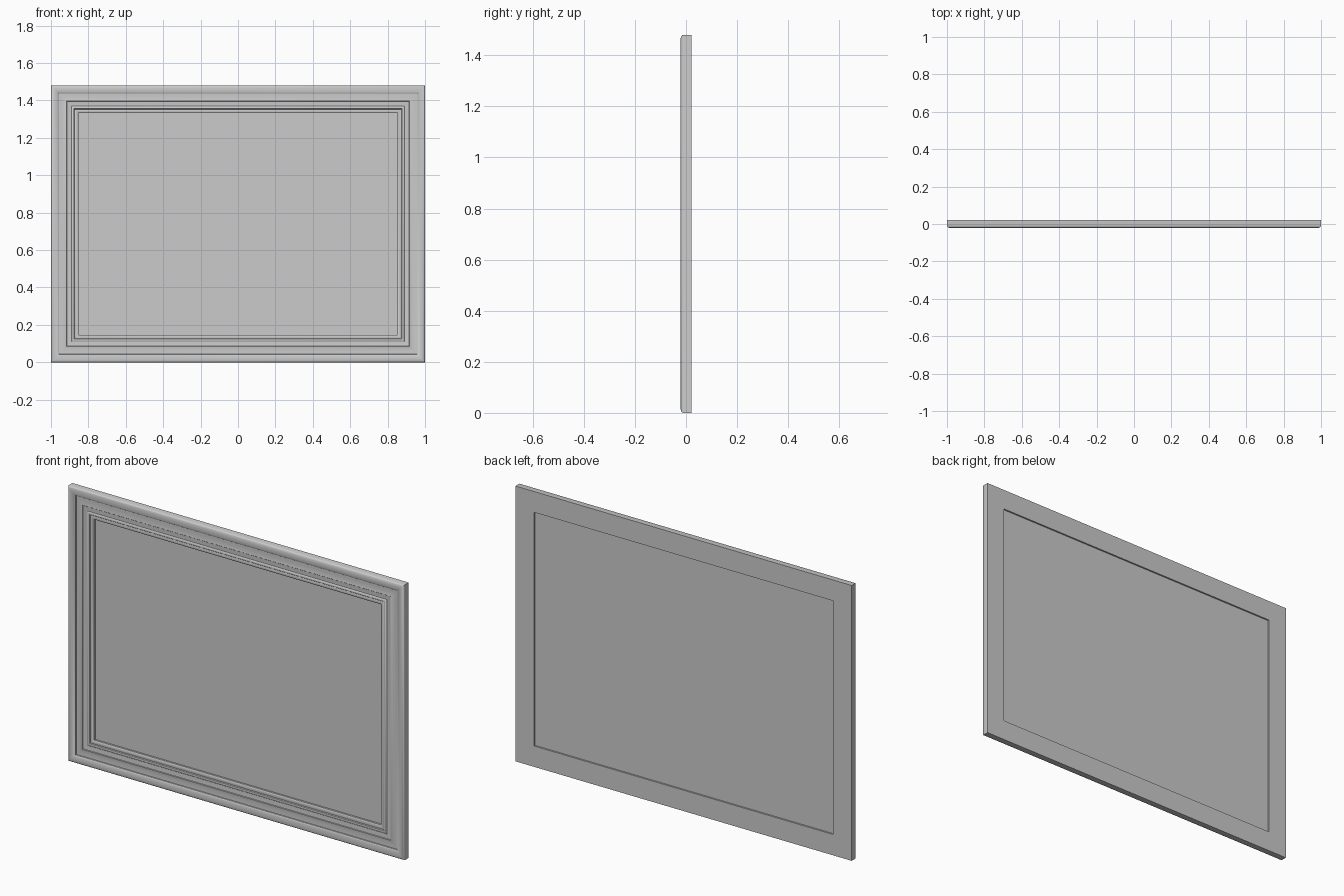
import bpy
import bmesh

if "Cube" in bpy.data.objects:
    bpy.data.objects.remove(bpy.data.objects["Cube"])

W, H = 1.0, 1.48   # half width, full height


def sweep_frame(name, profile):
    """Sweep a closed (inset, y) profile around the rectangle with mitred corners."""
    bm = bmesh.new()
    rings = []
    for sx, top in ((-1, 0), (1, 0), (1, 1), (-1, 1)):
        rings.append([bm.verts.new((sx * (W - d), y, H - d if top else d))
                      for d, y in profile])
    n = len(profile)
    for i in range(4):
        a, b = rings[i], rings[(i + 1) % 4]
        for j in range(n):
            k = (j + 1) % n
            bm.faces.new((a[j], b[j], b[k], a[k]))
    bmesh.ops.recalc_face_normals(bm, faces=bm.faces)
    me = bpy.data.meshes.new(name)
    bm.to_mesh(me)
    bm.free()
    ob = bpy.data.objects.new(name, me)
    bpy.context.collection.objects.link(ob)
    bpy.context.view_layer.objects.active = ob
    ob.select_set(True)
    bpy.ops.object.shade_smooth_by_angle(angle=0.52)
    ob.select_set(False)
    return ob


# Moulded frame: outer bead, step, shallow cove, inner beads, lip, back rabbet
profile = [
    (0.0, 0.021), (0.0, -0.012),
    (0.002, -0.0155), (0.006, -0.0185), (0.012, -0.0205), (0.020, -0.021),
    (0.029, -0.020), (0.037, -0.0175), (0.043, -0.013),
    (0.044, -0.008),
    (0.056, -0.0075), (0.068, -0.008), (0.078, -0.010), (0.084, -0.012),
    (0.086, -0.0095), (0.098, -0.008), (0.110, -0.0075),
    (0.114, -0.011), (0.119, -0.0125), (0.124, -0.011), (0.127, -0.007),
    (0.131, -0.0085), (0.136, -0.009), (0.141, -0.0075), (0.147, -0.004),
    (0.147, 0.006), (0.112, 0.006), (0.112, 0.021),
]
sweep_frame("moulded_frame", profile)

# Flat panel seated in the rabbet
bpy.ops.mesh.primitive_cube_add(size=1, location=(0, 0.0095, H / 2))
panel = bpy.context.object
panel.name = "inset_panel"
panel.scale = (2 * (W - 0.1125), 0.007, H - 2 * 0.1125)
bpy.ops.object.transform_apply(location=False, rotation=False, scale=True)
